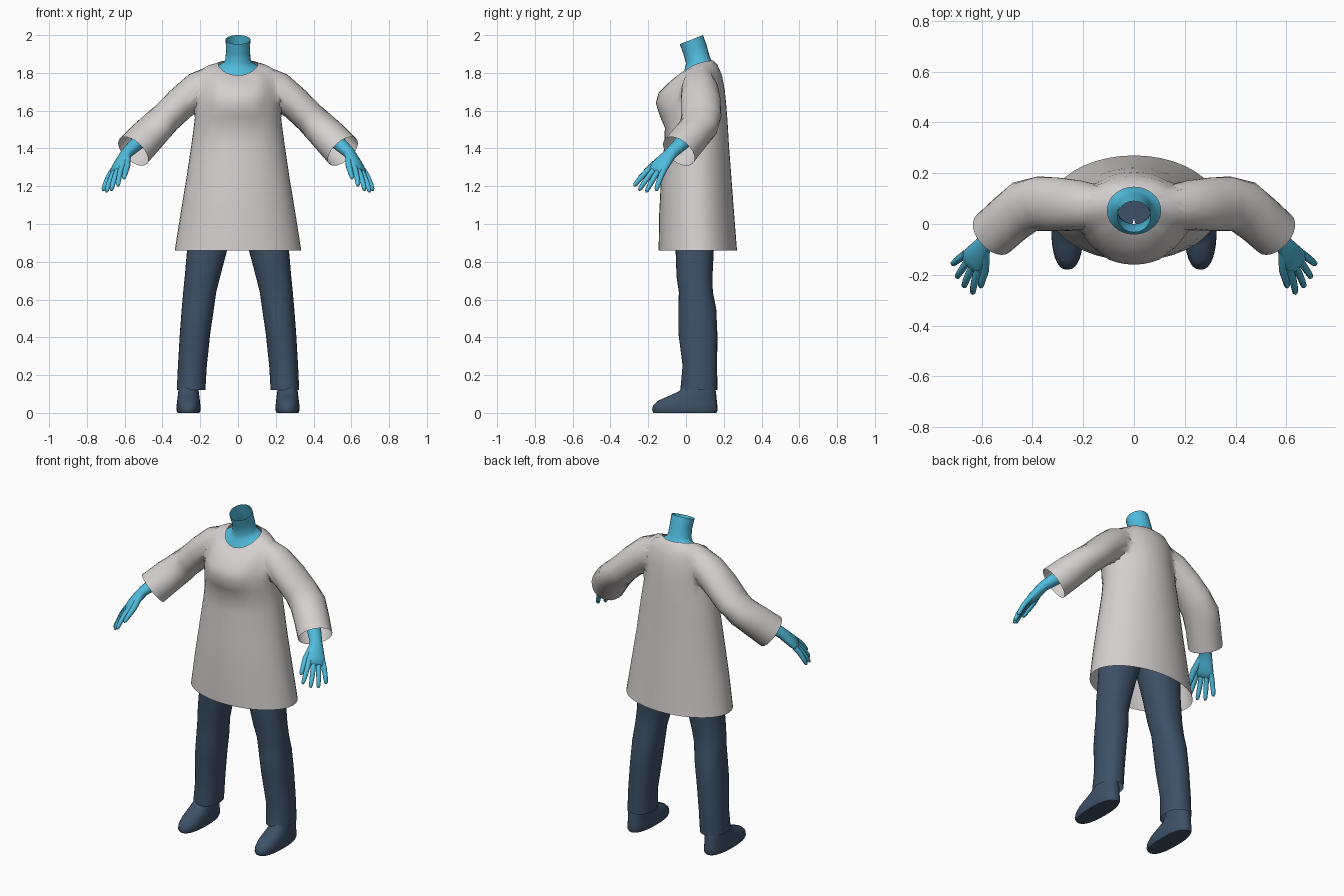
import bpy, bmesh, math
from mathutils import Vector as V

if "Cube" in bpy.data.objects:
    bpy.data.objects.remove(bpy.data.objects["Cube"])


def material(name, rgb):
    m = bpy.data.materials.new(name)
    m.diffuse_color = (*rgb, 1)
    m.use_nodes = True
    m.node_tree.nodes["Principled BSDF"].inputs["Base Color"].default_value = m.diffuse_color
    return m


CLOTH = material("pale grey cloth", (0.66, 0.63, 0.62))
SKIN = material("cyan skin", (0.08, 0.50, 0.72))
NAVY = material("navy", (0.047, 0.082, 0.135))


def loft(bm, rings, bottom=True, top=True):
    """Skin a list of point rings, with optional end caps."""
    vs = [[bm.verts.new(p) for p in r] for r in rings]
    n = len(vs[0])
    for a, b in zip(vs, vs[1:]):
        for i in range(n):
            j = (i + 1) % n
            bm.faces.new((a[i], a[j], b[j], b[i]))
    if bottom:
        bm.faces.new(vs[0][::-1])
    if top:
        bm.faces.new(vs[-1])


def level_ring(cx, hx, yf, yb, zf, zb=None, arch=0, n=32, power=2):
    """Oval ring from front y to back y; may tilt (zf, zb) and arch up at the sides."""
    zb = zf if zb is None else zb
    pts = []
    for i in range(n):
        t = 2 * math.pi * i / n
        c, s = math.cos(t), math.sin(t)
        ex = math.copysign(abs(c) ** (2 / power), c)
        ey = math.copysign(abs(s) ** (2 / power), s)
        pts.append(V((cx + hx * ex, (yf + yb) / 2 + (yb - yf) / 2 * ey,
                      (zf + zb) / 2 + (zb - zf) / 2 * ey + arch * c * c)))
    return pts


def tube_rings(path, n=16, side=None):
    """Rings across a path of (point, side radius, other radius)."""
    pts = [V(p[0]) for p in path]
    rings = []
    for k, (_, ru, rv) in enumerate(path):
        d = (pts[min(k + 1, len(pts) - 1)] - pts[max(k - 1, 0)]).normalized()
        u = side.copy() if side else d.cross(V((0, 0, 1)))
        u = (u - d * u.dot(d)).normalized()
        v = d.cross(u)
        rings.append([pts[k] + u * ru * math.cos(2 * math.pi * i / n)
                      + v * rv * math.sin(2 * math.pi * i / n) for i in range(n)])
    return rings


def finish(name, bm, mat, mirror=False, angle=50):
    bmesh.ops.recalc_face_normals(bm, faces=bm.faces)
    me = bpy.data.meshes.new(name)
    bm.to_mesh(me)
    bm.free()
    me.materials.append(mat)
    ob = bpy.data.objects.new(name, me)
    bpy.context.collection.objects.link(ob)
    if mirror:
        ob.modifiers.new("mirror", 'MIRROR').use_mirror_merge = False
    bpy.ops.object.select_all(action='DESELECT')
    ob.select_set(True)
    bpy.context.view_layer.objects.active = ob
    bpy.ops.object.shade_smooth_by_angle(angle=math.radians(angle))
    return ob


# Tunic body: half width, front y, back y, front z, back z, side arch
BODY = [(.335, -.145, .27, .86, .86, 0), (.305, -.142, .255, 1.05, 1.05, 0),
        (.272, -.132, .24, 1.25, 1.25, 0), (.247, -.115, .227, 1.42, 1.42, 0),
        (.236, -.112, .222, 1.51, 1.51, 0), (.229, -.138, .218, 1.57, 1.57, 0),
        (.222, -.16, .212, 1.64, 1.64, 0), (.217, -.145, .205, 1.695, 1.71, 0),
        (.20, -.095, .19, 1.745, 1.79, .03), (.165, -.06, .165, 1.775, 1.845, .03),
        (.105, -.04, .145, 1.787, 1.865, .02)]
bm = bmesh.new()
loft(bm, [level_ring(0, *r, n=40) for r in BODY])
body = finish("tunic_body", bm, CLOTH)

# Sleeves, joined to the body as solids and then opened
SLEEVE = [((.12, .072, 1.745), .07, .07), ((.20, .075, 1.735), .10, .10),
          ((.295, .078, 1.645), .108, .088), ((.37, .08, 1.573), .108, .085),
          ((.43, .068, 1.515), .106, .088), ((.49, .02, 1.455), .10, .094),
          ((.555, -.038, 1.385), .098, .098)]
bm = bmesh.new()
for sx in (1, -1):
    rings = tube_rings(SLEEVE, 24)
    loft(bm, [[V((p.x * sx, p.y, p.z)) for p in r] for r in rings])
sleeves = finish("sleeves", bm, CLOTH)
union = body.modifiers.new("join", 'BOOLEAN')
union.operation, union.solver, union.object = 'UNION', 'EXACT', sleeves
dg = bpy.context.evaluated_depsgraph_get()
bm = bmesh.new()
bm.from_mesh(body.evaluated_get(dg).to_mesh())
for ob in (body, sleeves):
    bpy.data.objects.remove(ob)
# Open the hem, cuffs and neckline, then soften the shoulder seams
bmesh.ops.delete(bm, geom=[f for f in bm.faces if len(f.verts) >= 20], context='FACES_ONLY')
bmesh.ops.remove_doubles(bm, verts=bm.verts, dist=.006)
seam = [v for v in bm.verts if .13 < abs(v.co.x) < .3 and v.co.z > 1.5 and not v.is_boundary]
for _ in range(3):
    bmesh.ops.smooth_vert(bm, verts=seam, factor=.4, use_axis_x=True, use_axis_y=True, use_axis_z=True)
for f in bm.faces:
    f.material_index = 0
finish("tunic", bm, CLOTH, angle=80)

# Neck, open at the top
NECK = [(.15, -.045, .15, 1.75, 1.82, .02), (.102, -.032, .14, 1.782, 1.856, .015),
        (.078, -.008, .13, 1.815, 1.875, .005), (.067, 0, .124, 1.85, 1.89, 0),
        (.063, -.014, .11, 1.90, 1.945, 0), (.066, -.033, .09, 1.952, 2.0, 0)]
bm = bmesh.new()
loft(bm, [level_ring(0, *r, n=24) for r in NECK], False, False)
finish("neck", bm, SKIN)

# Forearm and palm
W = V((.59, -.08, 1.375))
D = V((.41, -.59, -.69)).normalized()
S = V((.6, .72, -.26)).normalized()
N = D.cross(S)
bm = bmesh.new()
loft(bm, tube_rings([((.43, .07, 1.515), .045, .045), ((.52, -.01, 1.44), .043, .04),
                     (W, .036, .03), (W + D * .05, .045, .029), (W + D * .1, .054, .026),
                     (W + D * .135, .05, .018), (W + D * .143, .04, .008)], 20, S))
# Fingers: sideways offset and length
for off, length in ((-.04, .14), (-.013, .155), (.014, .15), (.041, .12)):
    base = W + D * .115 + S * off
    path = []
    for t, r in ((0, .016), (.35, .015), (.7, .0135), (.93, .011), (1, .005)):
        path.append((base + D * length * t + S * off * .75 * t - N * .025 * t * t, r, r))
    loft(bm, tube_rings(path, 10, S))
# Thumb
A, B, C = W + D * .03 - S * .02, V((.588, -.18, 1.305)), V((.605, -.25, 1.24))
loft(bm, tube_rings([(A, .022, .02), (B, .019, .017), (B.lerp(C, .5), .015, .014),
                     (B.lerp(C, .9), .012, .011), (C, .005, .005)], 10, S))
finish("forearm_and_hand", bm, SKIN, mirror=True, angle=70)

# Trouser legs: inner x, outer x, front y, back y, z
LEG = [(.173, .324, -.03, .166, .12), (.165, .318, -.018, .165, .25),
       (.147, .308, -.04, .166, .42), (.128, .298, -.04, .16, .55),
       (.115, .29, -.038, .142, .64), (.095, .282, -.05, .14, .72),
       (.058, .27, -.055, .147, .86), (.015, .26, -.065, .165, 1.0),
       (-.003, .24, -.07, .18, 1.12)]
bm = bmesh.new()
loft(bm, [level_ring((a + b) / 2, (b - a) / 2, yf, yb, z, power=2.2) for a, b, yf, yb, z in LEG], False)
finish("trouser_leg", bm, NAVY, mirror=True)

# Shoes: half width, front y, back y, z
SHOE = [(.058, -.172, .16, 0), (.064, -.18, .167, .014), (.063, -.174, .166, .04),
        (.06, -.145, .163, .066), (.057, -.09, .161, .09), (.054, -.035, .158, .115),
        (.05, -.01, .145, .16)]
bm = bmesh.new()
loft(bm, [level_ring(.262, *r, power=2.4) for r in SHOE])
finish("shoe", bm, NAVY, mirror=True)
